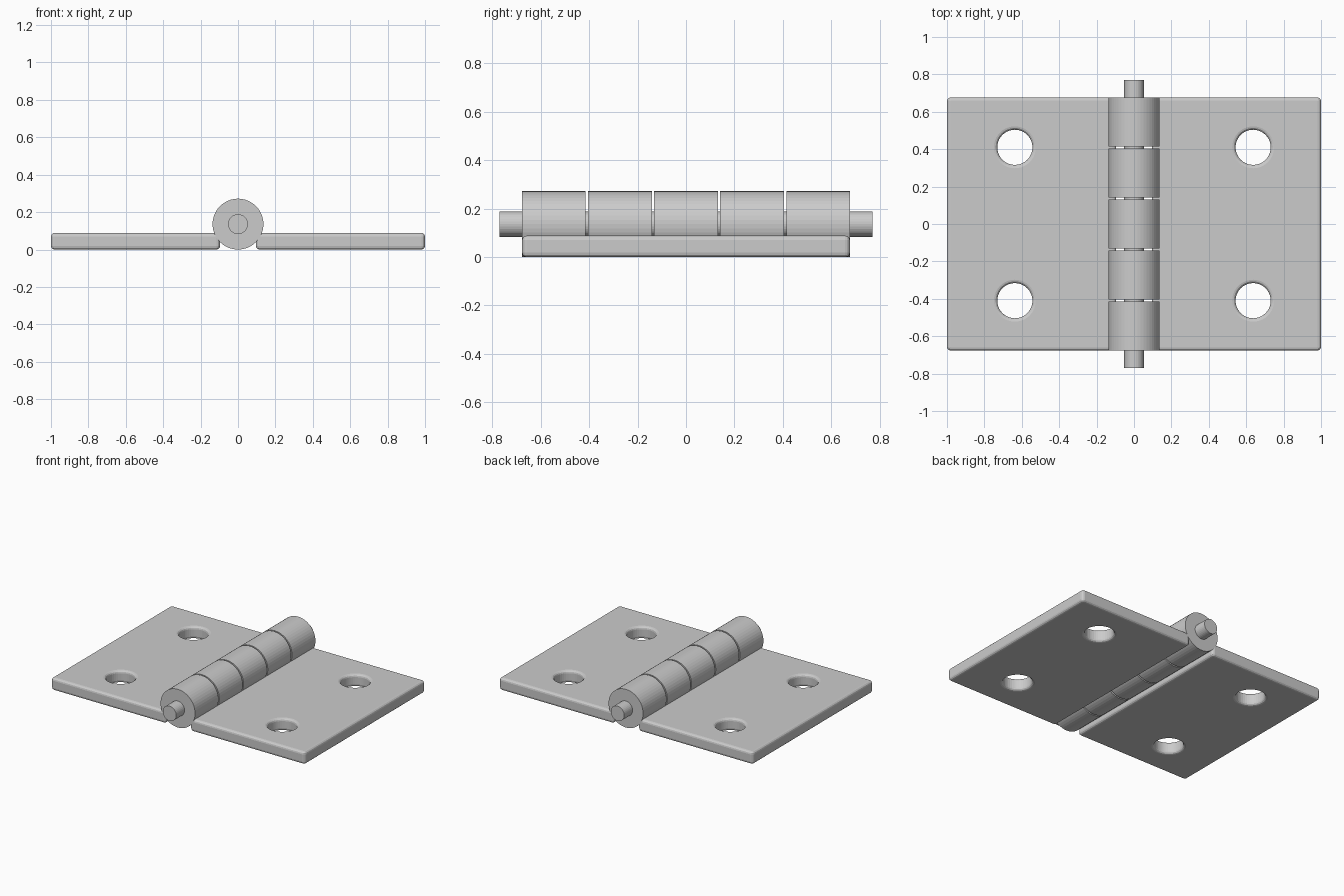
import bpy, bmesh
from math import sin, cos, pi

if "Cube" in bpy.data.objects:
    bpy.data.objects.remove(bpy.data.objects["Cube"])

THICK, BEVEL, STEPS = 0.088, 0.018, 3
X_IN, X_OUT, HALF_Y = 0.096, 1.0, 0.677
AXIS_Z = 0.136


def finish(name, bm):
    bmesh.ops.recalc_face_normals(bm, faces=bm.faces)
    me = bpy.data.meshes.new(name)
    bm.to_mesh(me)
    bm.free()
    ob = bpy.data.objects.new(name, me)
    bpy.context.collection.objects.link(ob)
    return ob


def circle(cx, cy, r, n=40):
    return [(cx + r * cos(2 * pi * i / n), cy + r * sin(2 * pi * i / n)) for i in range(n)]


def rounded_rect(x0, x1, y0, y1, r, n=3):
    corners = [(x1 - r, y1 - r), (x0 + r, y1 - r), (x0 + r, y0 + r), (x1 - r, y0 + r)]
    return [(cx + r * cos(pi / 2 * (k + i / n)), cy + r * sin(pi / 2 * (k + i / n)))
            for k, (cx, cy) in enumerate(corners) for i in range(n + 1)]


# Rounded edge profile: (inset into the plate, height)
arc = [(BEVEL * (1 - cos(pi / 2 * i / STEPS)), BEVEL * (1 - sin(pi / 2 * i / STEPS)))
       for i in range(STEPS + 1)]
PROFILE = arc[::-1] and [(d, h) for d, h in reversed(arc)] + [(d, THICK - h) for d, h in arc]


def add_wall(bm, outline):
    """Skin the edge profile around an outline; return bottom and top rim edges."""
    rings = [[bm.verts.new((x, y, z)) for x, y in outline(d)] for d, z in PROFILE]
    n = len(rings[0])
    for a, b in zip(rings, rings[1:]):
        for i in range(n):
            j = (i + 1) % n
            bm.faces.new((a[i], a[j], b[j], b[i]))
    return [[bm.edges.get((r[i], r[(i + 1) % n])) for i in range(n)]
            for r in (rings[0], rings[-1])]


def leaf(name, side):
    xa, xb = sorted((side * X_IN, side * X_OUT))
    bm = bmesh.new()
    walls = [add_wall(bm, lambda d: rounded_rect(xa + d, xb - d, -HALF_Y + d, HALF_Y - d,
                                                 0.02 - d))]
    # Screw holes
    for y in (-0.41, 0.41):
        walls.append(add_wall(bm, lambda d, y=y: circle(side * 0.637, y, 0.094 + d)))
    # Flat bottom and top faces around the holes
    for k, nz in ((0, -1), (1, 1)):
        edges = [e for w in walls for e in w[k]]
        bmesh.ops.triangle_fill(bm, use_beauty=True, edges=edges, normal=(0, 0, nz))
    return finish(name, bm)


def rod(name, r, y0, y1, n):
    bm = bmesh.new()
    ends = [[bm.verts.new((x, y, z)) for x, z in circle(0, AXIS_Z, r, n)] for y in (y0, y1)]
    for i in range(n):
        j = (i + 1) % n
        bm.faces.new((ends[0][i], ends[0][j], ends[1][j], ends[1][i]))
    for e in ends:
        bm.faces.new(e)
    return finish(name, bm)


# Two leaves
leaf("left_leaf", -1)
leaf("right_leaf", 1)

# Five knuckles with narrow gaps
GAP, COUNT = 0.01, 5
length = (2 * HALF_Y - GAP * (COUNT - 1)) / COUNT
for i in range(COUNT):
    start = -HALF_Y + i * (length + GAP)
    rod(f"knuckle_{i + 1}", 0.136, start, start + length, 48)

# Hinge pin
rod("hinge_pin", 0.053, -0.771, 0.771, 32)
